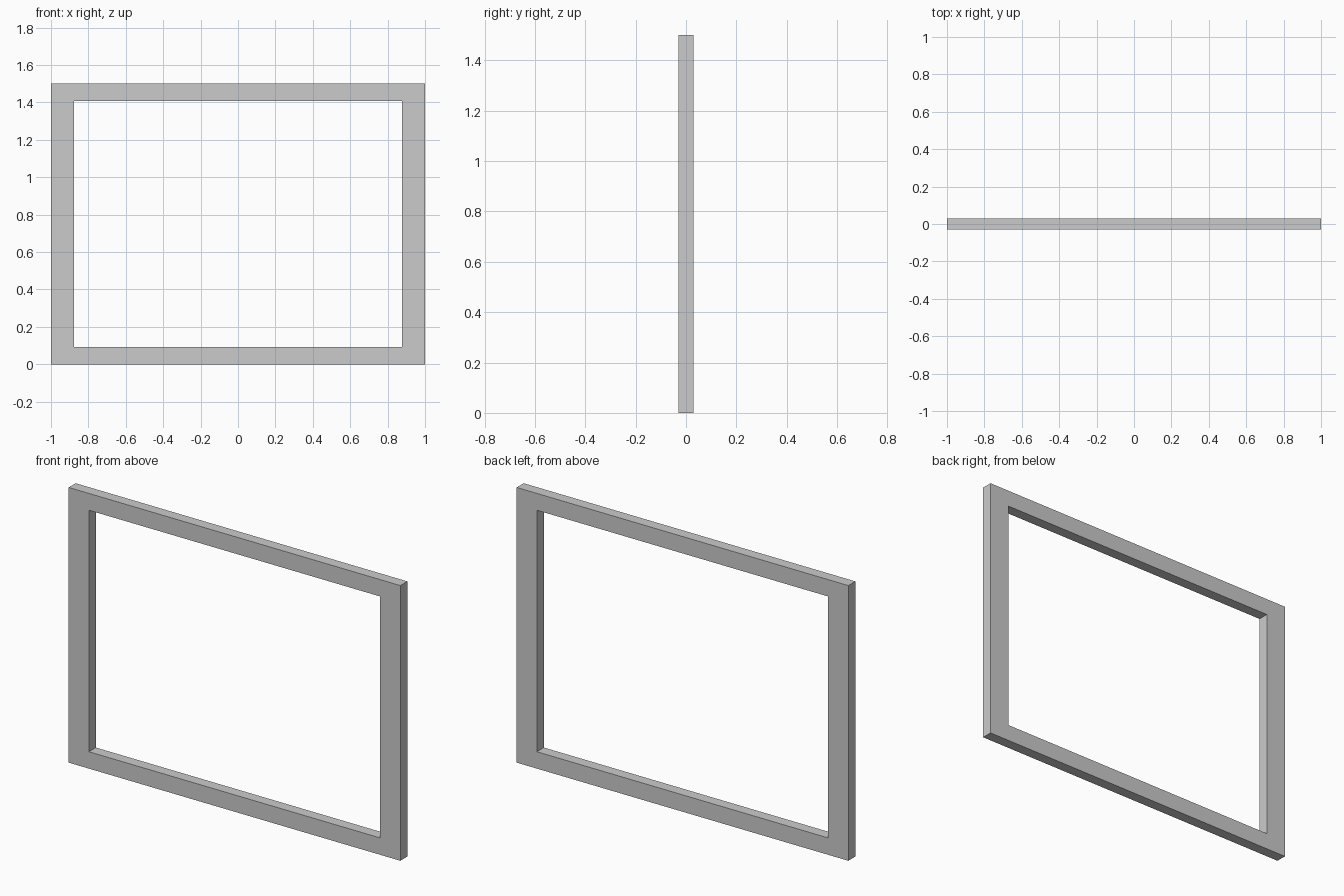
import bpy, bmesh

if "Cube" in bpy.data.objects:
    bpy.data.objects.remove(bpy.data.objects["Cube"])

W, H, D = 2.0, 1.5, 0.06        # outer width, height, depth
SIDE, RAIL = 0.122, 0.092       # stile width, rail height


def rectangle(bm, x, z0, z1, y):
    return [bm.verts.new((px, y, pz))
            for px, pz in ((-x, z0), (x, z0), (x, z1), (-x, z1))]


bm = bmesh.new()

# Front and back outlines, outer edge and opening
outer_f, outer_b = [rectangle(bm, W / 2, 0, H, y) for y in (-D / 2, D / 2)]
inner_f, inner_b = [rectangle(bm, W / 2 - SIDE, RAIL, H - RAIL, y)
                    for y in (-D / 2, D / 2)]

# Bridge the outlines into a closed rectangular ring
loops = [outer_f, inner_f, inner_b, outer_b]
for a, b in zip(loops, loops[1:] + loops[:1]):
    for i in range(4):
        j = (i + 1) % 4
        bm.faces.new((a[i], a[j], b[j], b[i]))
bmesh.ops.recalc_face_normals(bm, faces=bm.faces)

mesh = bpy.data.meshes.new("frame")
bm.to_mesh(mesh)
bm.free()
bpy.context.collection.objects.link(bpy.data.objects.new("frame", mesh))
